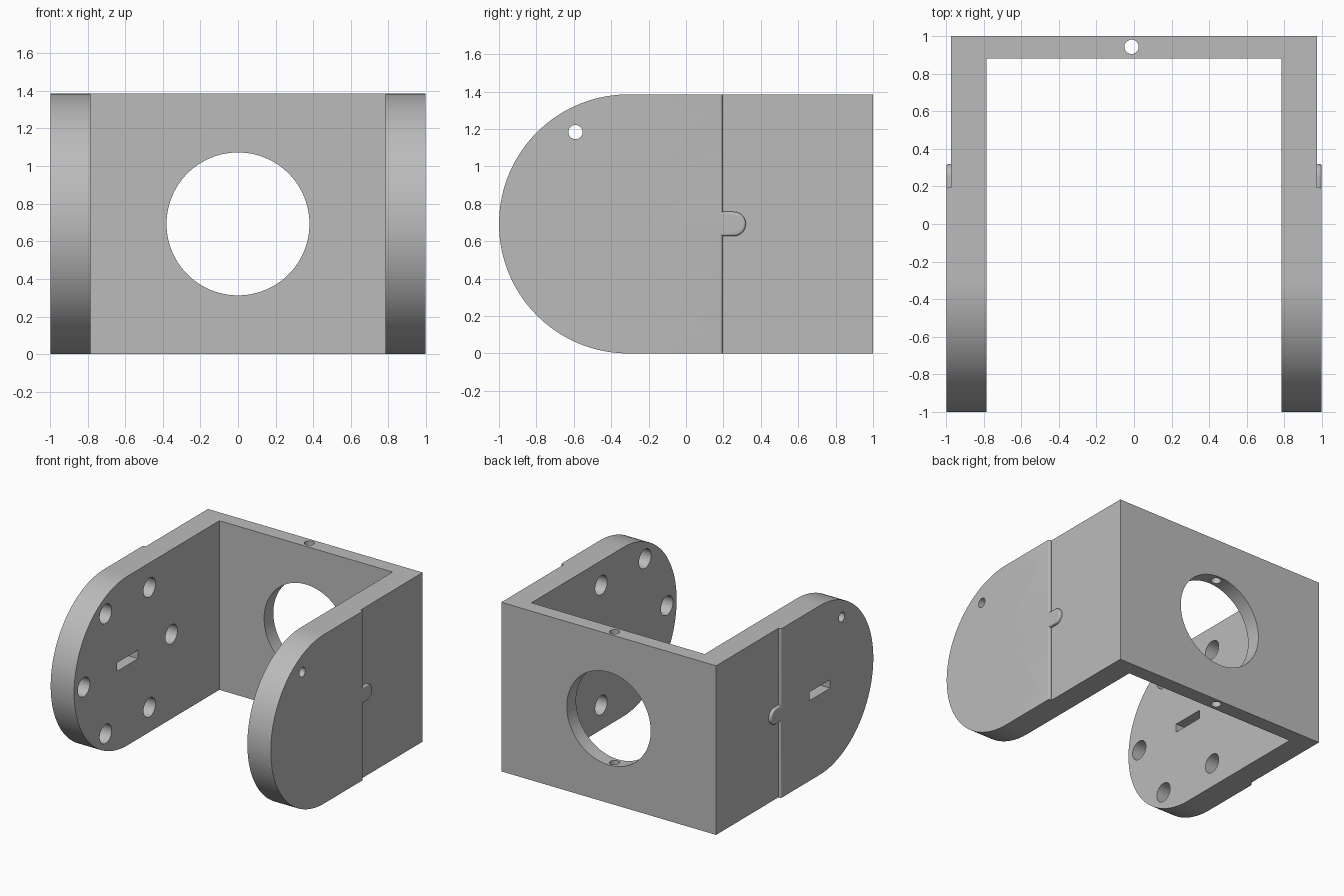
import bpy, bmesh
from math import sin, cos, pi, radians
from mathutils import Matrix, Vector

H, INNER, OUTER, PAD = 1.385, 0.785, 0.973, 0.997   # height and arm wall positions
MID, PIVOT, STEP = H / 2, -0.3075, 0.195            # arm centre and pad edge

cube = bpy.data.objects.get("Cube")
if cube:
    bpy.data.objects.remove(cube)

grey = bpy.data.materials.new("plain grey")
GREY = (0.5, 0.5, 0.5, 1)
grey.use_nodes = True
grey.diffuse_color = GREY
grey.node_tree.nodes["Principled BSDF"].inputs["Base Color"].default_value = GREY


def to_object(name, bm):
    bmesh.ops.recalc_face_normals(bm, faces=bm.faces)
    mesh = bpy.data.meshes.new(name)
    bm.to_mesh(mesh)
    bm.free()
    mesh.materials.append(grey)
    obj = bpy.data.objects.new(name, mesh)
    bpy.context.collection.objects.link(obj)
    return obj


def prism(points, sweep):
    bm = bmesh.new()
    face = bm.faces.new([bm.verts.new(p) for p in points])
    new = bmesh.ops.extrude_face_region(bm, geom=[face])["geom"]
    bmesh.ops.translate(bm, vec=sweep, verts=[v for v in new if isinstance(v, bmesh.types.BMVert)])
    return bm


def arc(y, z, r, start, end, n):
    steps = [radians(start + (end - start) * i / n) for i in range(n + 1)]
    return [(y + r * cos(a), z + r * sin(a)) for a in steps]


def combine(target, tool, operation):
    mod = target.modifiers.new("combine", "BOOLEAN")
    mod.operation, mod.solver, mod.object = operation, "EXACT", tool
    bpy.context.view_layer.objects.active = target
    bpy.ops.object.modifier_apply(modifier=mod.name)
    bpy.data.objects.remove(tool)


def drill(axis, centre, radius, length, sides=48):
    bm = bmesh.new()
    bmesh.ops.create_cone(bm, cap_ends=True, segments=sides, radius1=radius, radius2=radius, depth=length)
    turn = Vector((0, 0, 1)).rotation_difference(Vector(axis)).to_matrix().to_4x4()
    bm.transform(Matrix.Translation(centre) @ turn)
    combine(bracket, to_object("drill", bm), "DIFFERENCE")


# U-shaped frame: back wall with the rear half of both arms
u = [(-OUTER, -0.2), (-OUTER, 1), (OUTER, 1), (OUTER, -0.2),
     (INNER, -0.2), (INNER, 0.88), (-INNER, 0.88), (-INNER, -0.2)]
bracket = to_object("bracket", prism([(x, y, 0) for x, y in u], (0, 0, H)))

# Thicker round-nosed arm plates with a bolt tab and a softened rear edge
outline = [(STEP, H)] + arc(PIVOT, MID, MID, 90, 270, 72) + [(STEP, 0)]
outline += [(STEP, MID - 0.065)] + arc(0.255, MID, 0.065, -90, 90, 20) + [(STEP, MID + 0.065)]
for side in (-1, 1):
    bm = prism([(side * INNER, y, z) for y, z in outline], (side * (PAD - INNER), 0, 0))
    rim = [e for e in bm.edges if all(abs(v.co.x) > OUTER and v.co.y > STEP - 0.01 for v in e.verts)]
    bmesh.ops.bevel(bm, geom=rim, offset=0.013, segments=4, profile=0.5, affect="EDGES")
    combine(bracket, to_object("arm_plate", bm), "UNION")

# Ring of six bolt holes, counterbored from the inside of each arm
for y, z in arc(PIVOT, MID, 0.567, 0, 300, 5):
    drill((1, 0, 0), (0, y, z), 0.078, 1.87)
    drill((1, 0, 0), (0, y, z), 0.038, 2.4)

# Rear screw holes and the central pivot hole
for z in (MID - 0.378, MID + 0.378):
    drill((1, 0, 0), (0, 0.495, z), 0.038, 2.4)
drill((1, 0, 0), (0, PIVOT, MID), 0.102, 2.4, 64)

# Key slot across the pivot hole of the right arm
key = [(-1.2, PIVOT + a * 0.135, MID + b * 0.035) for a, b in ((-1, -1), (1, -1), (1, 1), (-1, 1))]
combine(bracket, to_object("key_cutter", prism(key, (0.6, 0, 0))), "DIFFERENCE")

# Large opening in the back wall and the small vertical hole through it
drill((0, 1, 0), (0, 1, MID), 0.38, 0.6, 96)
drill((0, 0, 1), (-0.013, 0.942, MID), 0.038, 2)

bpy.ops.object.select_all(action="DESELECT")
bracket.select_set(True)
bpy.context.view_layer.objects.active = bracket
bpy.ops.object.shade_smooth_by_angle(angle=radians(30))
